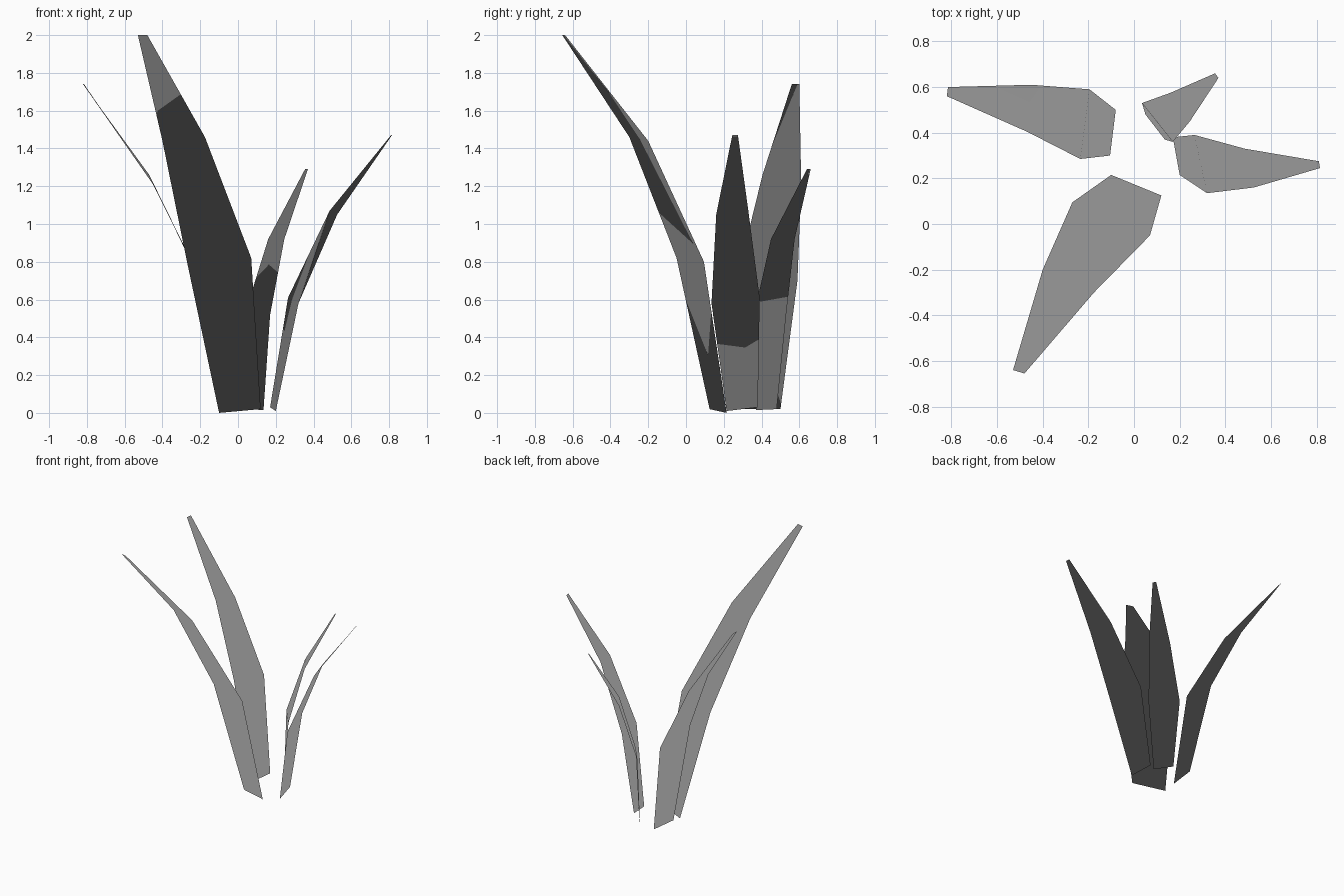
import bpy
import bmesh

if "Cube" in bpy.data.objects:
    bpy.data.objects.remove(bpy.data.objects["Cube"])

# One flat grey for the whole plant
grey = bpy.data.materials.new("leaf grey")
grey.diffuse_color = (0.32, 0.32, 0.32, 1)
grey.use_nodes = True
grey.node_tree.nodes["Principled BSDF"].inputs["Base Color"].default_value = grey.diffuse_color


def leaf(name, left, right):
    """Thin folded blade: a strip of quads between two edge paths."""
    bm = bmesh.new()
    a = [bm.verts.new(p) for p in left]
    b = [bm.verts.new(p) for p in right]
    for i in range(len(a) - 1):
        f = bm.faces.new((a[i], b[i], b[i + 1], a[i + 1]))
        f.normal_update()
        if f.normal.z < 0:
            f.normal_flip()
        f.smooth = True
    mesh = bpy.data.meshes.new(name)
    bm.to_mesh(mesh)
    bm.free()
    mesh.materials.append(grey)
    # Grass-style shading: every normal points straight up
    mesh.normals_split_custom_set_from_vertices([(0, 0, 1)] * len(mesh.vertices))
    obj = bpy.data.objects.new(name, mesh)
    bpy.context.collection.objects.link(obj)


# Each edge runs base, lower bend, upper bend, tip
leaf("tall_front_leaf",
     [(-.10, .215, 0), (-.27, .095, .80), (-.40, -.20, 1.44), (-.53, -.64, 2)],
     [(.12, .125, .02), (.07, -.05, .82), (-.175, -.30, 1.46), (-.48, -.655, 2)])
leaf("left_leaf",
     [(-.08, .50, .02), (-.195, .59, .70), (-.45, .61, 1.21), (-.815, .60, 1.74)],
     [(-.105, .30, .02), (-.235, .285, .77), (-.47, .405, 1.26), (-.82, .56, 1.74)])
leaf("right_leaf",
     [(.20, .215, .01), (.32, .135, .58), (.525, .16, 1.05), (.815, .245, 1.47)],
     [(.17, .38, .03), (.265, .39, .61), (.485, .33, 1.07), (.81, .275, 1.47)])
leaf("small_back_leaf",
     [(.135, .37, .015), (.17, .36, .52), (.245, .45, .92), (.37, .64, 1.29)],
     [(.05, .48, .02), (.035, .53, .52), (.16, .575, .92), (.355, .66, 1.29)])
